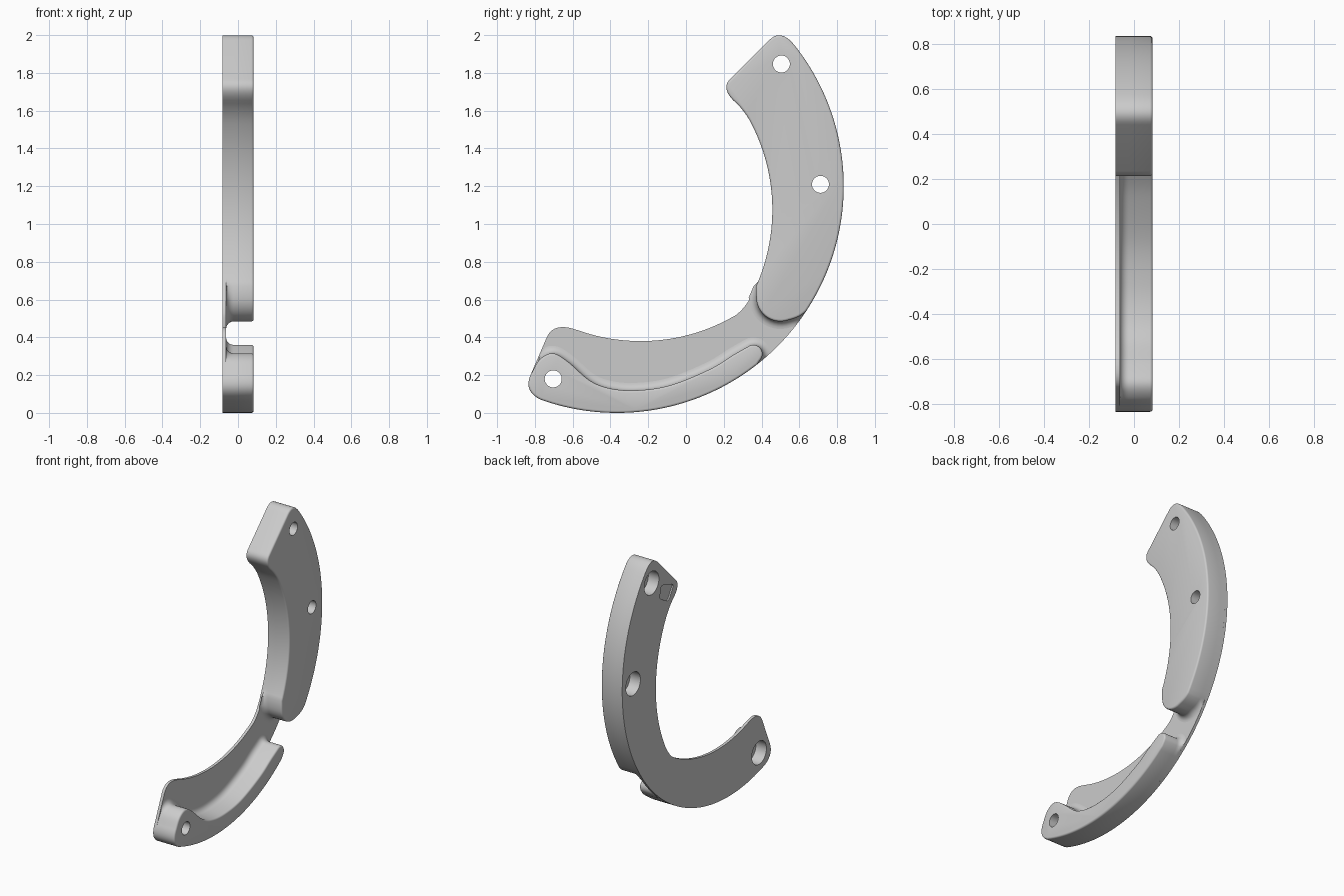
import bpy, bmesh, math
from mathutils import Vector

cube = bpy.data.objects.get("Cube")
if cube:
    bpy.data.objects.remove(cube, do_unlink=True)

grey = bpy.data.materials.new("plain grey")
grey.use_nodes = True
colour = (0.6, 0.6, 0.6, 1)
grey.diffuse_color = colour
grey.node_tree.nodes["Principled BSDF"].inputs["Base Color"].default_value = colour

BACK, FLOOR, FACE = -0.083, -0.063, 0.083   # thickness levels along x
CENTRE, RADIUS = Vector((-0.365, 1.2)), 1.2  # outer rim circle
RIM_LOW, RIM_HIGH = -109.7, 38.4            # ends of the rim in degrees


# Profile helpers, all in the (y, z) plane
def arc(cy, cz, r, start, end, step=1.5):
    n = max(2, int(abs(end - start) / step))
    angles = [math.radians(start + (end - start) * i / n) for i in range(n + 1)]
    return [Vector((cy + r * math.cos(a), cz + r * math.sin(a))) for a in angles]


def rim(start, end):
    return arc(*CENTRE, RADIUS, start, end)


def bend(a, corner, b, n=10):
    a, c, b = Vector(a), Vector(corner), Vector(b)
    return [a * (1 - t) ** 2 + c * 2 * t * (1 - t) + b * t * t
            for t in (i / n for i in range(n + 1))]


def spline(points, n=8):
    p = [Vector(q) for q in points]
    p = [p[0] * 2 - p[1]] + p + [p[-1] * 2 - p[-2]]
    out = []
    for a, b, c, d in zip(p, p[1:], p[2:], p[3:]):
        for i in range(n):
            t = i / n
            out.append((b * 2 + (c - a) * t + (a * 2 - b * 5 + c * 4 - d) * t * t
                        + (b * 3 - a - c * 3 + d) * t ** 3) / 2)
    return out + [p[-2]]


def clean(points):
    out = []
    for p in points:
        if not out or (p - out[-1]).length > 0.003:
            out.append(p)
    if (out[0] - out[-1]).length < 0.003:
        out.pop()
    return out


# Stack rings of one profile; each ring is (x, offset, foot offset)
def loft(name, points, rings, foot=lambda p: 0):
    points = clean(points)
    count = len(points)
    bm = bmesh.new()
    layers = []
    for x, offset, flare in rings:
        layer = []
        for i, p in enumerate(points):
            t = (points[(i + 1) % count] - points[i - 1]).normalized()
            q = p + Vector((t.y, -t.x)) * (offset + flare * foot(p))
            if flare and (q - CENTRE).length > RADIUS:
                q = CENTRE + (q - CENTRE).normalized() * RADIUS
            layer.append(bm.verts.new((x, q.x, q.y)))
        layers.append(layer)
    for low, high in zip(layers, layers[1:]):
        for i in range(count):
            j = (i + 1) % count
            bm.faces.new((low[i], low[j], high[j], high[i]))
    bm.faces.new(layers[0][::-1])
    bm.faces.new(layers[-1])
    mesh = bpy.data.meshes.new(name)
    bm.to_mesh(mesh)
    bm.free()
    mesh.materials.append(grey)
    obj = bpy.data.objects.new(name, mesh)
    bpy.context.collection.objects.link(obj)
    return obj


# Shared outline pieces
rim_top, rim_bottom = rim(RIM_LOW, RIM_HIGH)[-1], rim(RIM_LOW, RIM_HIGH)[0]
upper_inner = arc(-0.536, 1.075, 0.993, 28.6, -24)
top_end = (bend(rim_top, (0.503, 2.036), (0.441, 1.974))
           + bend((0.235, 1.768), (0.185, 1.722), (0.25, 1.655))
           + bend((0.25, 1.655), (0.30, 1.612), upper_inner[0], 5))
lower_corner = bend((-0.822, 0.203), (-0.862, 0.114), rim_bottom)

plate_outline = (rim(RIM_LOW, RIM_HIGH) + top_end + upper_inner
                 + bend(upper_inner[-1], (0.325, 0.56), (0.26, 0.515))
                 + arc(-0.24, 1.37, 0.99, -59.7, -109.6)
                 + bend((-0.573, 0.437), (-0.70, 0.485), (-0.737, 0.40))
                 + lower_corner)

block_rim = rim(-33.4, RIM_HIGH)
block_outline = (block_rim + top_end + upper_inner
                 + arc(0.5, 0.612, 0.128, 180, 290, 8)
                 + bend((0.544, 0.492), (0.605, 0.505), block_rim[0], 6))

rib_outline = (rim(RIM_LOW, -51.8)
               + arc(0.357, 0.312, 0.048, -30, 120, 12)
               + spline([(0.256, 0.31), (0.124, 0.23), (-0.087, 0.145),
                         (-0.267, 0.119), (-0.404, 0.13), (-0.51, 0.172),
                         (-0.626, 0.272), (-0.705, 0.315), (-0.774, 0.283),
                         (-0.822, 0.203)])
               + lower_corner)

# Raised section: concave fillet at the foot, rounded rim on the face
FILLET, EDGE = 0.04, 0.012
raised = []
for i in range(7):
    a = math.radians(15 * i)
    raised.append((FLOOR + FILLET * (1 - math.cos(a)), 0, FILLET * (1 - math.sin(a))))
for i in range(4):
    a = math.radians(30 * i)
    raised.append((FACE - EDGE * (1 - math.sin(a)), -EDGE * (1 - math.cos(a)), 0))


def inside_rim(p):
    return (p - CENTRE).length < RADIUS - 0.004


def block_foot(p):
    return max(0, min(1, (0.69 - p.y) / 0.06)) if inside_rim(p) else 0


def rib_foot(p):
    return max(0, min(1, (p.x + 0.78) / 0.05)) if inside_rim(p) else 0


# Stepped screw holes, wide at the back, and a shallow pocket
def hole(y, z):
    return loft("hole_cutter", arc(y, z, 0.045, 0, 360, 9),
                [(-0.1, 0.037, 0), (0, 0.037, 0), (0, 0, 0), (0.1, 0, 0)])


top_hole, side_hole, low_hole = hole(0.505, 1.847), hole(0.712, 1.21), hole(-0.703, 0.18)
pocket = [Vector(p) for p in [(0.395, 1.79), (0.255, 1.745), (0.315, 1.645), (0.415, 1.70)]]
pocket_outline = []
for i, p in enumerate(pocket):
    before, after = pocket[i - 1], pocket[(i + 1) % 4]
    pocket_outline += bend(p.lerp(before, 0.2), p, p.lerp(after, 0.2), 5)
pocket_cutter = loft("pocket_cutter", pocket_outline, [(-0.1, 0, 0), (BACK + 0.01, 0, 0)])

# Bodies and the cutters each one needs
bodies = [
    (loft("base_plate", plate_outline, [(BACK, 0, 0), (FLOOR, 0, 0)]),
     [top_hole, side_hole, low_hole, pocket_cutter]),
    (loft("upper_block", block_outline, raised, block_foot), [top_hole, side_hole]),
    (loft("lower_rib", rib_outline, raised, rib_foot), [low_hole]),
]
for body, cutters in bodies:
    bpy.ops.object.select_all(action='DESELECT')
    body.select_set(True)
    bpy.context.view_layer.objects.active = body
    for cutter in cutters:
        mod = body.modifiers.new("cut", 'BOOLEAN')
        mod.operation = 'DIFFERENCE'
        mod.solver = 'EXACT'
        mod.object = cutter
        bpy.ops.object.modifier_apply(modifier=mod.name)
    bpy.ops.object.shade_smooth_by_angle(angle=math.radians(32))

for cutter in [top_hole, side_hole, low_hole, pocket_cutter]:
    bpy.data.objects.remove(cutter, do_unlink=True)
